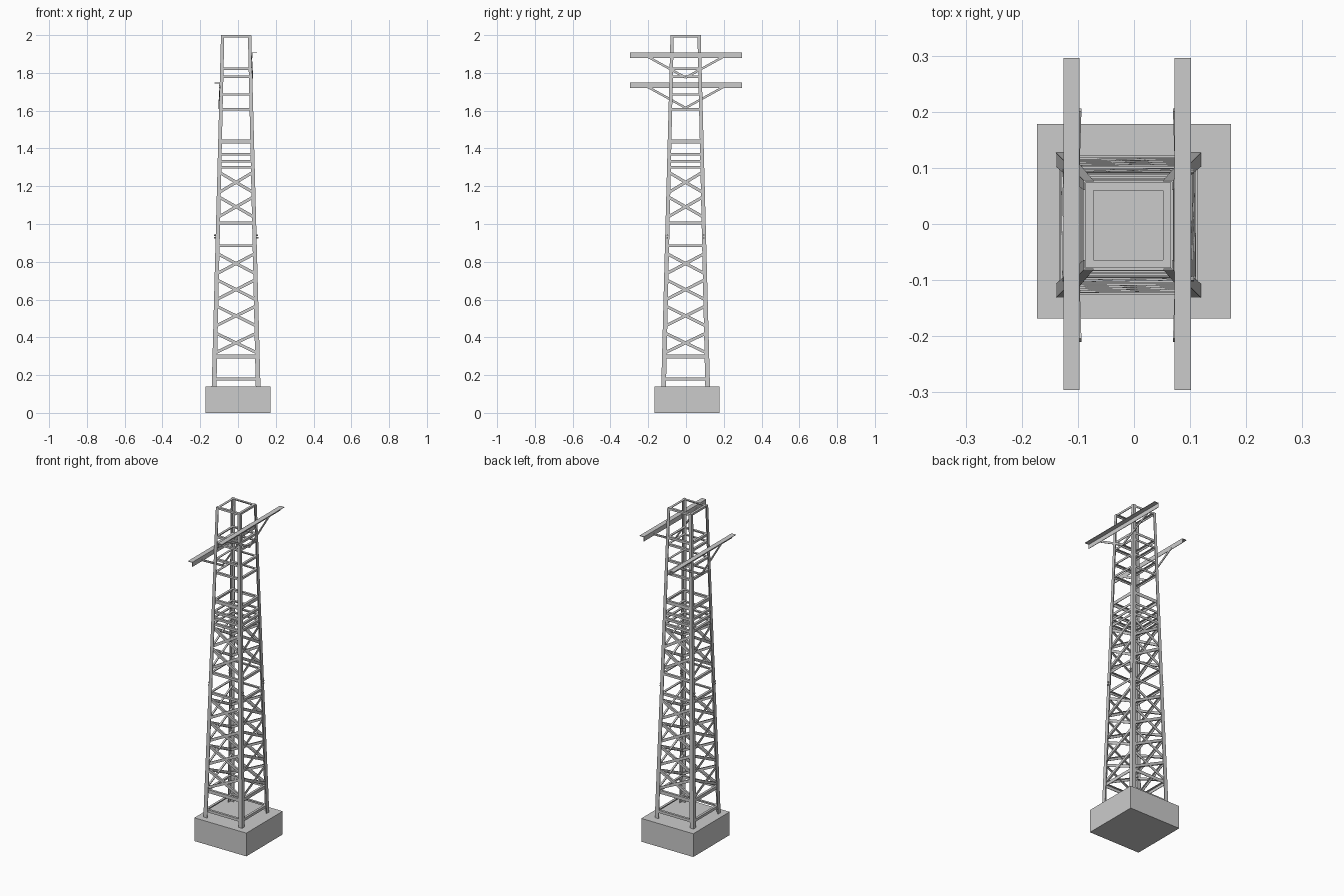
import bpy, bmesh
from mathutils import Vector as V

if "Cube" in bpy.data.objects:
    bpy.data.objects.remove(bpy.data.objects["Cube"])

CX, CY = -0.01, -0.002          # tower axis
Z = V((0, 0, 1))


def half(z):
    return 0.129 - 0.0263 * (z - 0.14)


def angle(a, b, t):
    return [(0, 0), (a, 0), (a, t), (t, t), (t, b), (0, b)]


def sweep(bm, p0, p1, u, v, prof, end_scale=1.0):
    """Extrude a 2D profile from p0 to p1, laid out on axes u and v."""
    p0, p1 = V(p0), V(p1)
    r0 = [bm.verts.new(p0 + u * a + v * b) for a, b in prof]
    r1 = [bm.verts.new(p1 + (u * a + v * b) * end_scale) for a, b in prof]
    n = len(prof)
    for i in range(n):
        j = (i + 1) % n
        bm.faces.new((r0[i], r0[j], r1[j], r1[i]))
    bm.faces.new(r0[::-1])
    bm.faces.new(r1)


def finish(bm, name, loc=(CX, CY, 0)):
    bmesh.ops.recalc_face_normals(bm, faces=bm.faces)
    me = bpy.data.meshes.new(name)
    bm.to_mesh(me)
    bm.free()
    ob = bpy.data.objects.new(name, me)
    ob.location = loc
    bpy.context.collection.objects.link(ob)
    return ob


# Concrete footing
bm = bmesh.new()
bmesh.ops.create_cube(bm, size=1)
bmesh.ops.scale(bm, vec=(0.346, 0.346, 0.14), verts=bm.verts)
finish(bm, "concrete_base", (0, 0.005, 0.07))

# Tapered angle-iron legs
bm = bmesh.new()
for sx in (-1, 1):
    for sy in (-1, 1):
        a, b = half(0.13), half(2.0)
        sweep(bm, (sx * a, sy * a, 0.13), (sx * b, sy * b, 2.0),
              V((-sx, 0, 0)), V((0, -sy, 0)), angle(0.025, 0.025, 0.004), 0.7)
finish(bm, "corner_legs")

SIDES = [V((1, 0, 0)), V((-1, 0, 0)), V((0, 1, 0)), V((0, -1, 0))]

# Horizontal rings: centre height, web height
RINGS = [(0.18, .016), (0.298, .02), (0.885, .014), (1.005, .014),
         (1.30, .014), (1.333, .014), (1.37, .014), (1.437, .02),
         (1.607, .012), (1.685, .012), (1.78, .012), (1.822, .014), (1.994, .012)]
bm = bmesh.new()
for zc, w in RINGS:
    z = zc + w / 2
    h = half(z) - 0.004
    for n in SIDES:
        t = Z.cross(n)
        sweep(bm, n * h - t * h + Z * z, n * h + t * h + Z * z,
              -n, -Z, angle(0.014, w, 0.003))
finish(bm, "horizontal_rings")

# Diagonal cross bracing
bm = bmesh.new()
for zc in (0.37, 0.513, 0.652, 0.79, 1.09, 1.22):
    for n in SIDES:
        t = Z.cross(n)
        for s, depth in ((1, 0.004), (-1, 0.007)):
            lo, hi = zc - 0.055, zc + 0.055
            a, b = half(lo), half(hi)
            p0 = n * (a - depth) - t * s * (a - 0.008) + Z * lo
            p1 = n * (b - depth) + t * s * (b - 0.008) + Z * hi
            u = n.cross(p1 - p0).normalized()
            sweep(bm, p0 - u * 0.008, p1 - u * 0.008, u, -n,
                  angle(0.016, 0.011, 0.003))
finish(bm, "cross_braces")

# Cross-arms with V struts, one on each x side
flat = [(-0.006, 0), (0.006, 0), (0.006, 0.004), (-0.006, 0.004)]
for name, sx, ztop in (("right", 1, 1.908), ("left", -1, 1.748)):
    x = sx * half(ztop)
    out = V((sx, 0, 0))
    bm = bmesh.new()
    sweep(bm, (x, -0.294, ztop), (x, 0.298, ztop), out, -Z,
          angle(0.029, 0.028, 0.003))
    finish(bm, name + "_crossarm")
    bm = bmesh.new()
    for sy in (-1, 1):
        p0 = V((sx * half(ztop - 0.133), 0, ztop - 0.133))
        p1 = V((x - sx * 0.003, sy * 0.205, ztop - 0.02))
        u = out.cross(p1 - p0).normalized()
        sweep(bm, p0, p1, u, out, flat)
    finish(bm, name + "_arm_struts")

# Splice bolts on the legs
bm = bmesh.new()
oct_ring = [(-.004, -.0017), (-.0017, -.004), (.0017, -.004), (.004, -.0017),
            (.004, .0017), (.0017, .004), (-.0017, .004), (-.004, .0017)]
for sx in (-1, 1):
    for sy in (-1, 1):
        for z in (0.926, 0.941):
            x, y = half(z), half(z) - 0.012
            sweep(bm, (sx * (x - 0.008), sy * y, z), (sx * (x + 0.009), sy * y, z),
                  V((0, 1, 0)), Z, oct_ring)
finish(bm, "leg_bolts")
